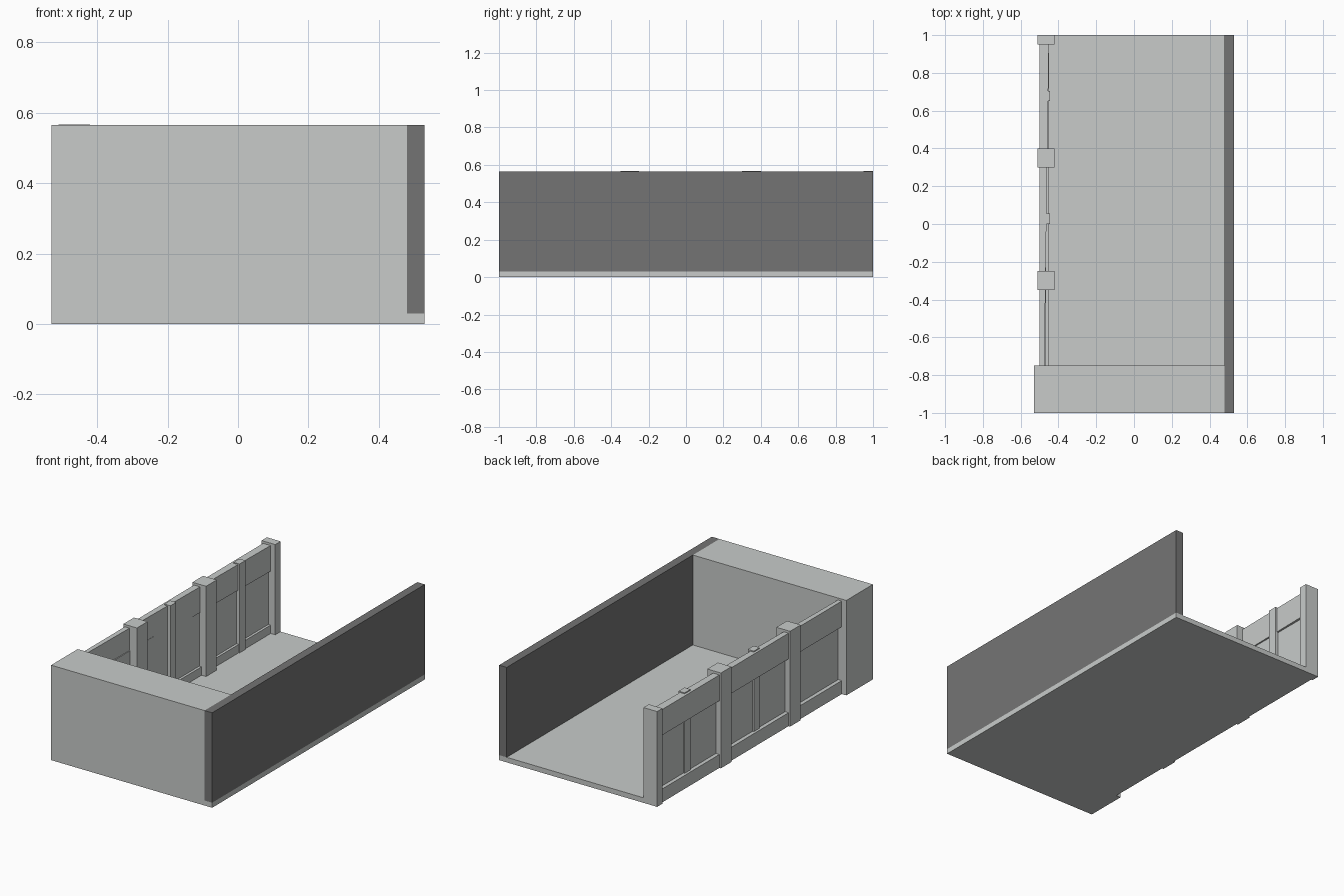
import bpy
import bmesh

if "Cube" in bpy.data.objects:
    bpy.data.objects.remove(bpy.data.objects["Cube"])


def material(name, rgb):
    m = bpy.data.materials.new(name)
    m.use_nodes = True
    color = (*rgb, 1)
    m.diffuse_color = color
    m.node_tree.nodes["Principled BSDF"].inputs["Base Color"].default_value = color
    return m


light = material("light grey", (0.58, 0.60, 0.59))
dark = material("dark grey", (0.175, 0.175, 0.175))


def box(name, x, y, z, mat=light, inner=None):
    """Box between (low, high) pairs; inner(y) optionally slants its +x side."""
    bm = bmesh.new()
    bmesh.ops.create_cube(bm, size=1)
    for v in bm.verts:
        hi = [c > 0 for c in v.co]
        v.co = (x[hi[0]], y[hi[1]], z[hi[2]])
        if inner and hi[0]:
            v.co.x = inner(v.co.y)
    mesh = bpy.data.meshes.new(name)
    bm.to_mesh(mesh)
    bm.free()
    mesh.materials.append(mat)
    obj = bpy.data.objects.new(name, mesh)
    bpy.context.collection.objects.link(obj)
    return obj


HEIGHT = 0.565

# Floor, solid front block and plain dark side wall
box("floor", (-0.5, 0.53), (-1, 1), (0, 0.03))
box("front_block", (-0.53, 0.48), (-1, -0.75), (0, HEIGHT))
box("dark_side_wall", (0.48, 0.53), (-1, 1), (0.03, HEIGHT), dark)

# Pillars of the panelled wall
pillars = [(-0.35, -0.25), (0.30, 0.40), (0.95, 1.0)]
for i, span in enumerate(pillars):
    box(f"pillar_{i + 1}", (-0.51, -0.42), span, (0, HEIGHT + 0.002))


# Bays between pillars: beam, rail and recessed panel
def beam_side(y):
    return -0.45 - 0.014 * (1 - y)


start = -0.75
for i, (low, high) in enumerate(pillars):
    bay = (start, low)
    box(f"top_beam_{i + 1}", (-0.5, -0.45), bay, (0.40, 0.553), inner=beam_side)
    box(f"bottom_rail_{i + 1}", (-0.5, -0.45), bay, (0, 0.08))
    box(f"wall_panel_{i + 1}", (-0.477, -0.465), bay, (0.06, 0.42))
    start = high

# Thin uprights in the two rear bays
for i, y in enumerate((0.0, 0.65)):
    box(f"thin_upright_{i + 1}", (-0.485, -0.445), (y, y + 0.055), (0.02, 0.559))
